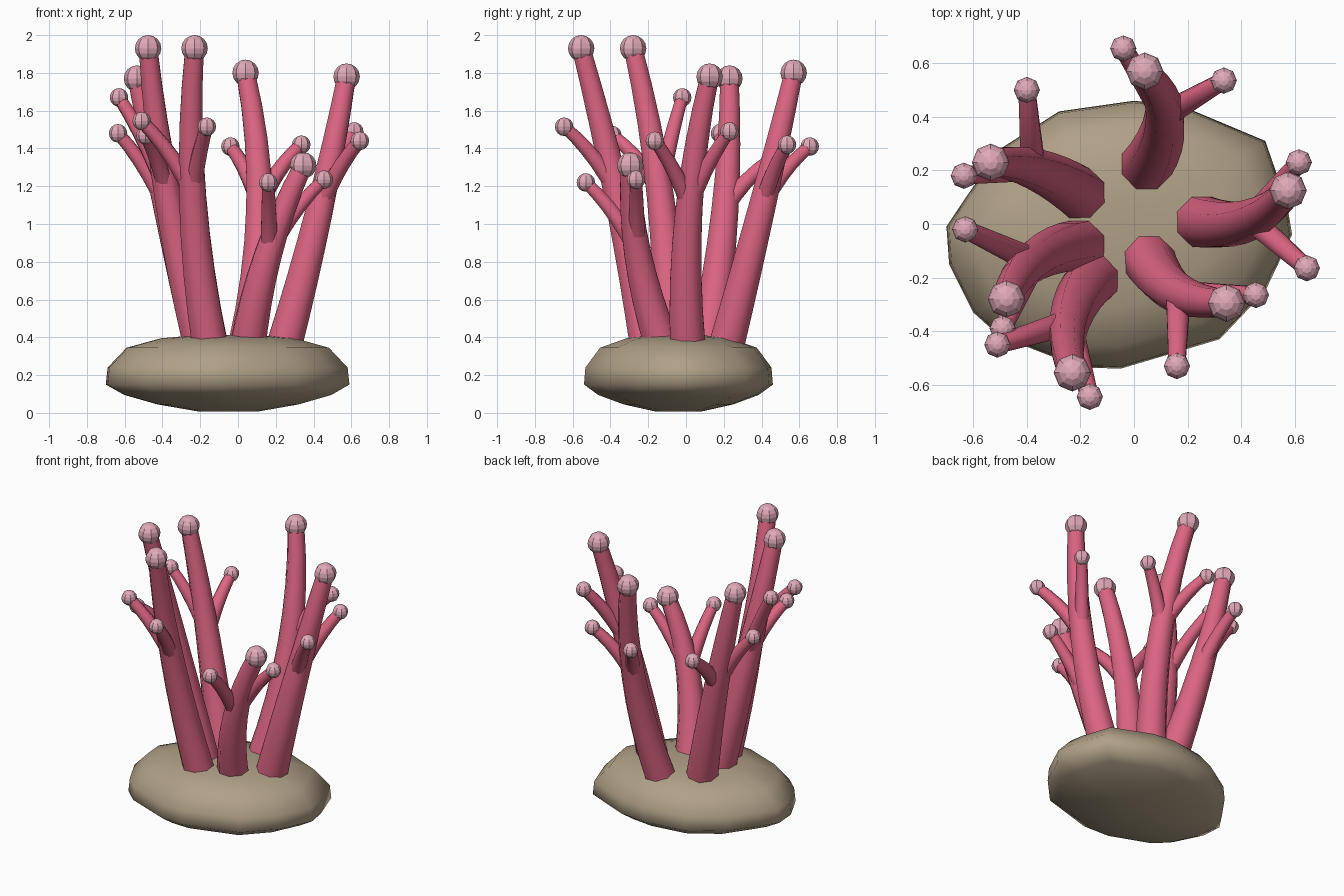
import bpy, bmesh, math
from mathutils import Vector

if "Cube" in bpy.data.objects:
    bpy.data.objects.remove(bpy.data.objects["Cube"])


def material(name, rgb):
    m = bpy.data.materials.new(name)
    m.diffuse_color = (*rgb, 1)
    m.use_nodes = True
    m.node_tree.nodes["Principled BSDF"].inputs["Base Color"].default_value = m.diffuse_color
    return m


PINK = material("coral pink", (0.72, 0.13, 0.225))
PALE = material("pale pink tip", (0.75, 0.40, 0.48))
STONE = material("stone tan", (0.43, 0.35, 0.24))


def finish(name, bm, mat, smooth):
    bmesh.ops.recalc_face_normals(bm, faces=bm.faces)
    for f in bm.faces:
        f.smooth = smooth
    me = bpy.data.meshes.new(name)
    bm.to_mesh(me)
    bm.free()
    me.materials.append(mat)
    ob = bpy.data.objects.new(name, me)
    bpy.context.collection.objects.link(ob)
    return ob


def loft(bm, rings):
    """Join vertex rings into a skin and cap both ends."""
    rows = [[bm.verts.new(p) for p in r] for r in rings]
    n = len(rows[0])
    for a, b in zip(rows, rows[1:]):
        for i in range(n):
            bm.faces.new((a[i], a[(i + 1) % n], b[(i + 1) % n], b[i]))
    bm.faces.new(rows[0])
    bm.faces.new(rows[-1])


def through(p0, pm, p1, t):
    """Quadratic curve passing through pm at t = 0.5."""
    c = 2 * pm - (p0 + p1) / 2
    return p0 * (1 - t) ** 2 + c * 2 * t * (1 - t) + p1 * t * t


def tube(name, p0, pm, p1, r0, r1, steps=6, sides=8):
    pts = [through(p0, pm, p1, i / steps) for i in range(steps + 1)]
    rings = []
    for i, p in enumerate(pts):
        d = (pts[min(i + 1, steps)] - pts[max(i - 1, 0)]).normalized()
        u = (Vector((1, 0, 0)) - d * d.x).normalized()
        v = d.cross(u)
        r = r0 + (r1 - r0) * i / steps
        rings.append([p + r * (u * math.cos(a) + v * math.sin(a))
                      for a in (math.tau * (k + 0.5) / sides for k in range(sides))])
    bm = bmesh.new()
    loft(bm, rings)
    ob = finish(name, bm, PINK, True)
    # keep the end caps flat
    for f in ob.data.polygons:
        if len(f.vertices) > 4:
            f.use_smooth = False


def ball(name, p, r):
    bm = bmesh.new()
    bmesh.ops.create_uvsphere(bm, u_segments=8, v_segments=8, radius=r)
    bmesh.ops.translate(bm, verts=bm.verts, vec=p)
    finish(name, bm, PALE, False)


# Rock base: uneven outline scaled through a flattened profile
outline = [(-.70, -.01), (-.62, .11), (-.50, .28), (-.28, .42), (0, .46), (.18, .44),
           (.49, .31), (.57, .08), (.59, -.04), (.49, -.25), (.32, -.43), (-.05, -.54),
           (-.20, -.535), (-.50, -.42), (-.60, -.33), (-.69, -.15)]
profile = [(.25, .008), (.58, .045), (.85, .095), (1.0, .15), (.985, .24),
           (.83, .345), (.55, .395), (.25, .412)]
cx, cy = -.05, -.04
bm = bmesh.new()
loft(bm, [[(cx + (x - cx) * s, cy + (y - cy) * s, z) for x, y in outline]
          for s, z in profile])
finish("rock_base", bm, STONE, True)

# Stalks: base xy, middle, tip, and the tips of two side shoots
stalks = [
    ((.04, .21), (.115, .40, 1.08), (.04, .57, 1.80), (-.04, .655, 1.41), (.335, .535, 1.42)),
    ((-.19, .105), (-.37, .205, 1.06), (-.535, .23, 1.77), (-.635, .18, 1.48), (-.40, .50, 1.375)),
    ((-.19, -.08), (-.37, -.135, 1.14), (-.476, -.28, 1.93), (-.63, -.02, 1.67), (-.49, -.39, 1.47)),
    ((-.145, -.20), (-.24, -.36, 1.14), (-.23, -.555, 1.93), (-.51, -.45, 1.545), (-.165, -.645, 1.515)),
    ((.05, -.12), (.16, -.255, .84), (.345, -.295, 1.31), (.16, -.53, 1.22), (.455, -.265, 1.235)),
    ((.24, .01), (.43, .015, 1.07), (.575, .125, 1.78), (.645, -.165, 1.44), (.615, .23, 1.49)),
]
for n, (base, mid, tip, *shoots) in enumerate(stalks, 1):
    p0, pm, p1 = Vector((*base, .34)), Vector(mid), Vector(tip)
    tube(f"stalk_{n}", p0, pm, p1, .102, .053, 8)
    ball(f"stalk_tip_{n}", p1, .07)
    start = through(p0, pm, p1, .52)
    for k, s in enumerate(shoots, 1):
        end = Vector(s)
        bend = start.lerp(end, .5) + Vector((0, 0, .03)) - (end - start) * Vector((1, 1, 0)).length * .02
        tube(f"shoot_{n}_{k}", start, bend, end, .05, .034, 5)
        ball(f"shoot_tip_{n}_{k}", end, .049)
